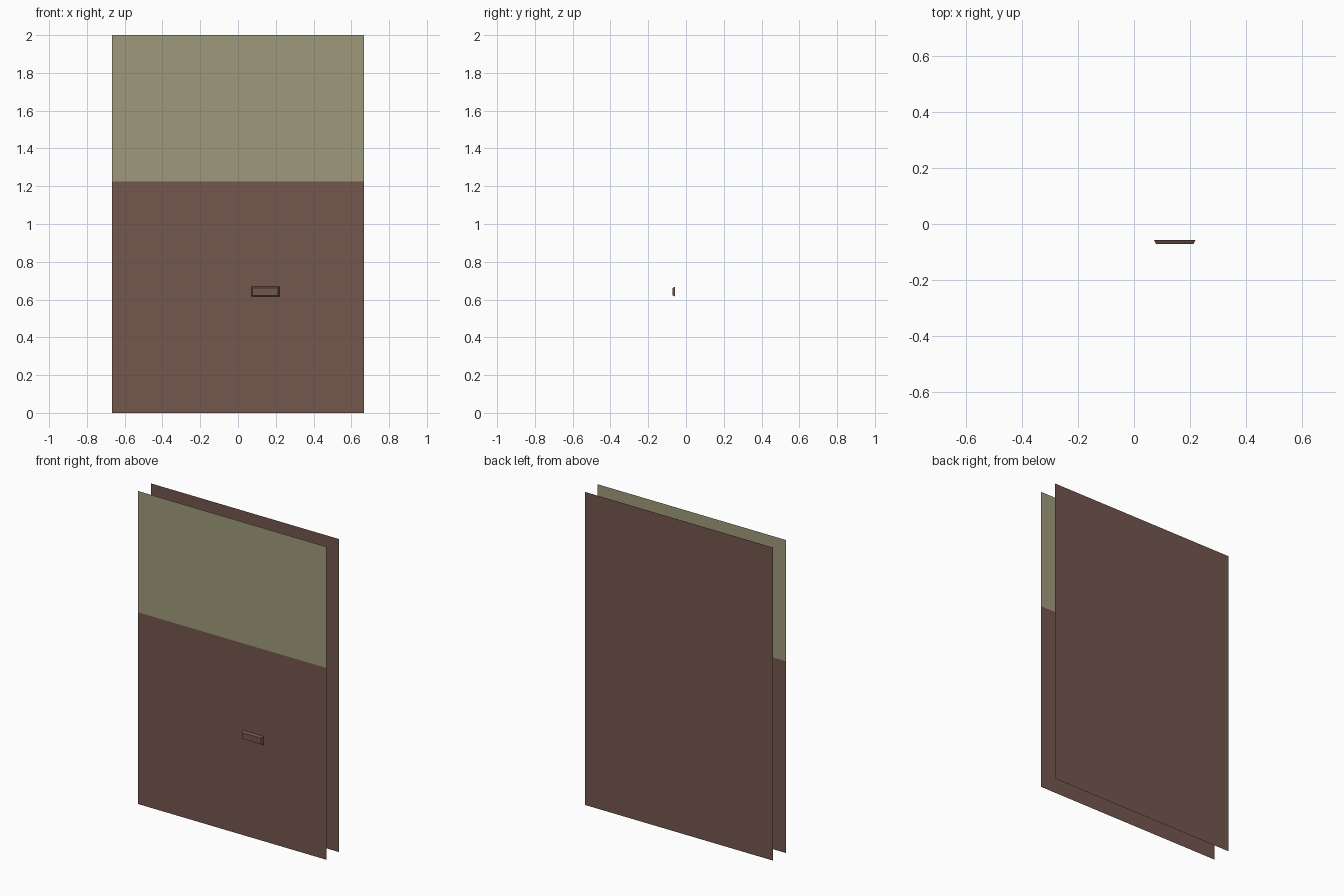
import bpy

if "Cube" in bpy.data.objects:
    bpy.data.objects.remove(bpy.data.objects["Cube"])

W, H, SPLIT = 0.666, 2.0, 1.225      # half width, height, colour line
FRONT, BACK = -0.057, 0.071          # sheet positions in y


def material(name, rgb):
    m = bpy.data.materials.new(name)
    m.diffuse_color = (*rgb, 1.0)
    m.use_nodes = True
    m.node_tree.nodes["Principled BSDF"].inputs["Base Color"].default_value = m.diffuse_color
    return m


brown = material("dark brown", (0.174, 0.095, 0.076))
olive = material("olive beige", (0.347, 0.323, 0.198))


def build(name, verts, faces, mats):
    me = bpy.data.meshes.new(name)
    me.from_pydata(verts, [], faces)
    for m in mats:
        me.materials.append(m)
    ob = bpy.data.objects.new(name, me)
    bpy.context.collection.objects.link(ob)
    return ob


def rect(x0, x1, z0, z1, y):
    return [(x0, y, z0), (x1, y, z0), (x1, y, z1), (x0, y, z1)]


# front panel: brown below the colour line, olive above it
front = build("front_panel",
              [(x, FRONT, z) for z in (0, SPLIT, H) for x in (-W, W)],
              [(0, 1, 3, 2), (2, 3, 5, 4)], [brown, olive])
for p in front.data.polygons:
    p.material_index = int(p.center.z > SPLIT)

# back panel: plain brown sheet facing backwards
build("back_panel", rect(-W, W, 0, H, BACK), [(3, 2, 1, 0)], [brown])

# handle: shallow block tapering towards the front
cx, cz, hx, hz, taper = 0.145, 0.642, 0.074, 0.027, 0.007
verts = (rect(cx - hx, cx + hx, cz - hz, cz + hz, FRONT)
         + rect(cx - hx + taper, cx + hx - taper,
                cz - hz + taper, cz + hz - taper, -BACK))
sides = [(i, (i + 1) % 4, (i + 1) % 4 + 4, i + 4) for i in range(4)]
build("handle", verts, sides + [(4, 5, 6, 7)], [brown])
